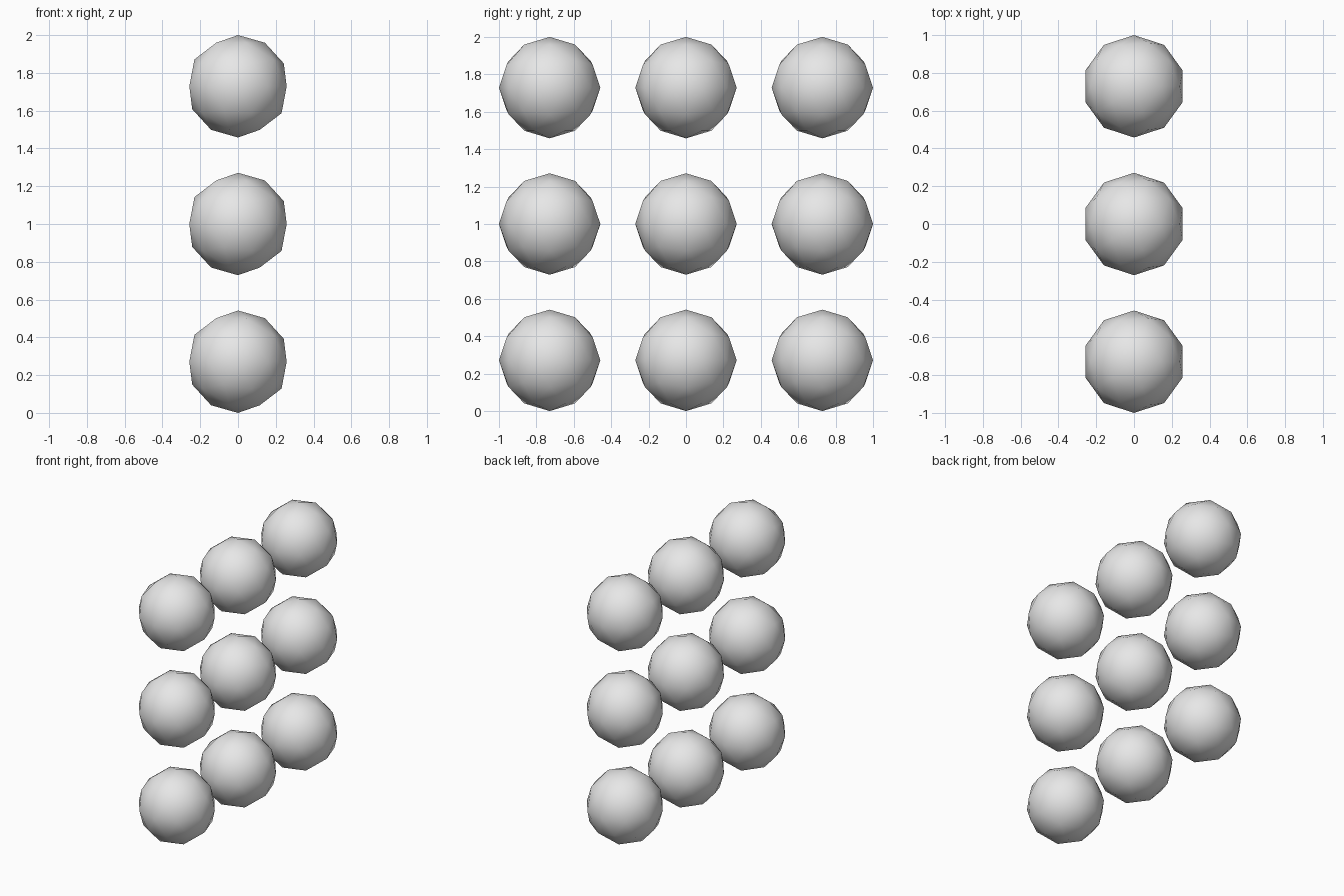
import bpy

cube = bpy.data.objects.get("Cube")
if cube:
    bpy.data.objects.remove(cube, do_unlink=True)

RADIUS = 0.271
SPACING = 1 - RADIUS

# Single plain grey material
grey = bpy.data.materials.new("light_grey")
grey.use_nodes = True
colour = (0.8, 0.8, 0.8, 1)
grey.diffuse_color = colour
grey.node_tree.nodes["Principled BSDF"].inputs["Base Color"].default_value = colour

# One smooth low-poly ball, shared by the whole grid
bpy.ops.mesh.primitive_ico_sphere_add(subdivisions=2, radius=RADIUS)
template = bpy.context.object
bpy.ops.object.shade_smooth()
ball_mesh = template.data
ball_mesh.name = "ball"
ball_mesh.materials.append(grey)
bpy.data.objects.remove(template, do_unlink=True)

# Three rows of three balls in the x = 0 plane
for row, level in enumerate(("bottom", "middle", "top")):
    for column, place in enumerate(("front", "centre", "back")):
        ball = bpy.data.objects.new(f"{level}_{place}_ball", ball_mesh)
        ball.location = (0, (column - 1) * SPACING, 1 + (row - 1) * SPACING)
        bpy.context.collection.objects.link(ball)
